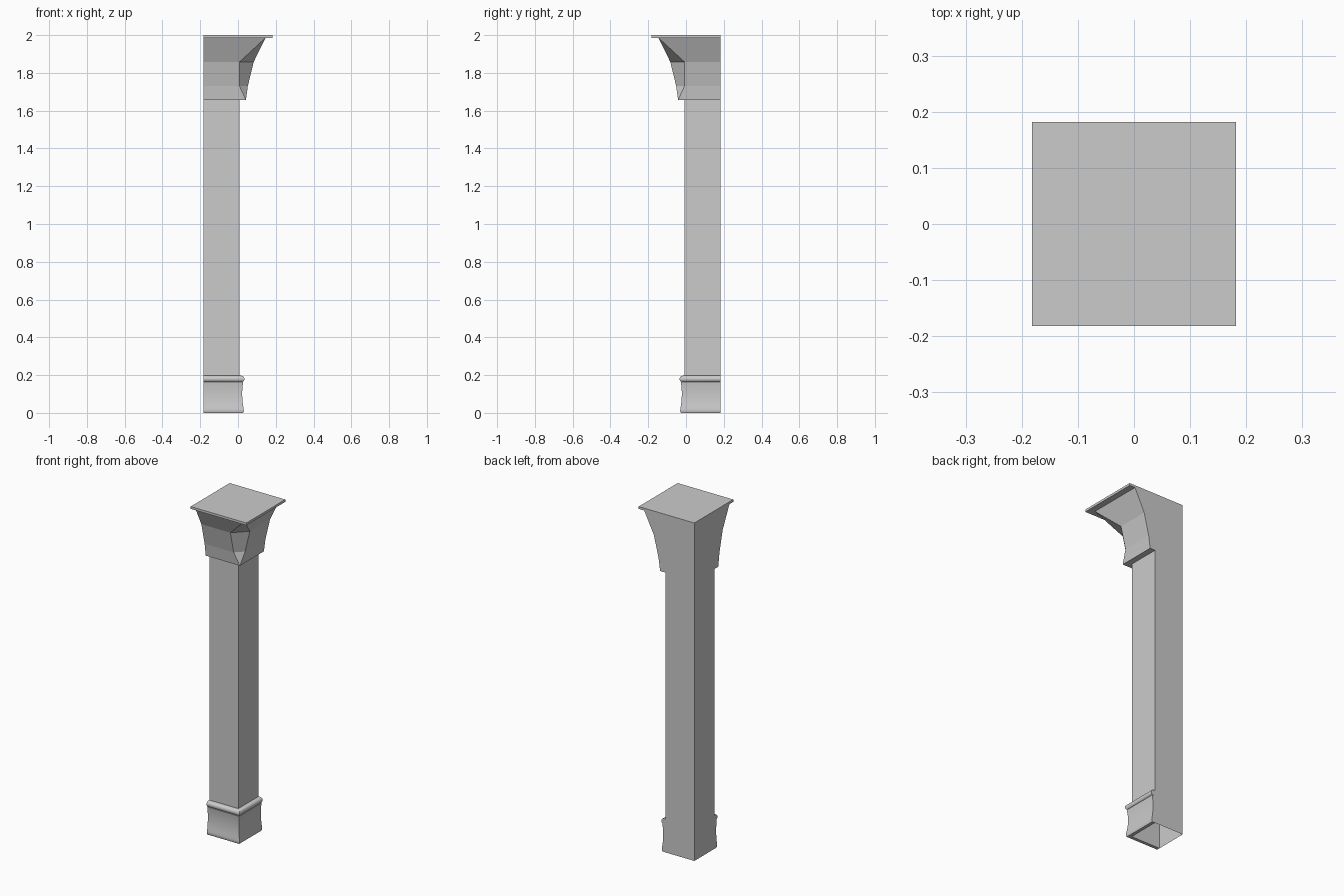
import bpy
import bmesh
import math

HALF = 0.182    # flat wall planes lie at x = -HALF and y = +HALF
SHAFT = 0.008   # how far the shaft reaches past the centre lines

if "Cube" in bpy.data.objects:
    bpy.data.objects.remove(bpy.data.objects["Cube"])

stone = bpy.data.materials.new("grey_stone")
stone.use_nodes = True
colour = (0.6, 0.6, 0.6, 1)
stone.diffuse_color = colour
stone.node_tree.nodes["Principled BSDF"].inputs["Base Color"].default_value = colour


def finish(name, bm, smooth=False):
    bmesh.ops.remove_doubles(bm, verts=bm.verts, dist=1e-5)
    bmesh.ops.recalc_face_normals(bm, faces=bm.faces)
    mesh = bpy.data.meshes.new(name)
    bm.to_mesh(mesh)
    bm.free()
    mesh.materials.append(stone)
    if smooth:
        mesh.shade_smooth()
        mesh.set_sharp_from_angle(angle=math.radians(35))
    obj = bpy.data.objects.new(name, mesh)
    bpy.context.collection.objects.link(obj)


def block(name, reach, low, high, open_ends=False):
    """Box from the two wall planes out to the given reach."""
    bm = bmesh.new()
    bmesh.ops.create_cube(bm, size=1)
    for v in bm.verts:
        v.co.x = reach if v.co.x > 0 else -HALF
        v.co.y = -reach if v.co.y < 0 else HALF
        v.co.z = high if v.co.z > 0 else low
    if open_ends:
        ends = [f for f in bm.faces if abs(f.normal.z) > 0.5]
        bmesh.ops.delete(bm, geom=ends, context="FACES_ONLY")
    finish(name, bm)


def corner_moulding(name, profile, smooth=False):
    """Sweep (reach, height, corner cut) rows round the two open sides."""
    bm = bmesh.new()
    rows = []
    for reach, z, cut in profile:
        points = [(-HALF, -reach), (cut, -reach), (reach, -cut), (reach, HALF)]
        rows.append([bm.verts.new((x, y, z)) for x, y in points])
    for a, b in zip(rows, rows[1:]):
        for i in range(3):
            bm.faces.new((a[i], a[i + 1], b[i + 1], b[i]))
    for end in (0, -1):
        bm.faces.new([row[end] for row in rows])
    finish(name, bm, smooth)


# Square shaft, hollow underneath
block("shaft", SHAFT, 0, 1.986, open_ends=True)

# Base with a shallow hollow, then a rounded collar
hollow = [(SHAFT, 0), (0.027, 0), (0.031, 0.008), (0.030, 0.02)]
for i in range(1, 9):
    t = i / 8
    hollow.append((0.030 - 0.028 * t + 0.025 * t * t, 0.02 + 0.143 * t))
hollow.append((SHAFT, 0.163))
corner_moulding("base", [(r, z, r) for r, z in hollow], smooth=True)

collar = [(SHAFT, 0.163)]
for i in range(9):
    a = math.pi * (i / 8 - 0.5)
    collar.append((0.018 + 0.016 * math.cos(a), 0.180 + 0.017 * math.sin(a)))
collar.append((SHAFT, 0.197))
corner_moulding("base_collar", [(r, z, r) for r, z in collar], smooth=True)

# Flaring capital with its outer corner cut away in the middle
corner_moulding("capital", [
    (SHAFT, 1.656, SHAFT),
    (0.042, 1.656, 0.042),
    (0.052, 1.73, SHAFT),
    (0.083, 1.858, SHAFT),
    (0.146, 1.986, 0.146),
    (SHAFT, 1.986, SHAFT),
])

# Thin square slab on top
block("top_slab", HALF, 1.986, 2.0)
